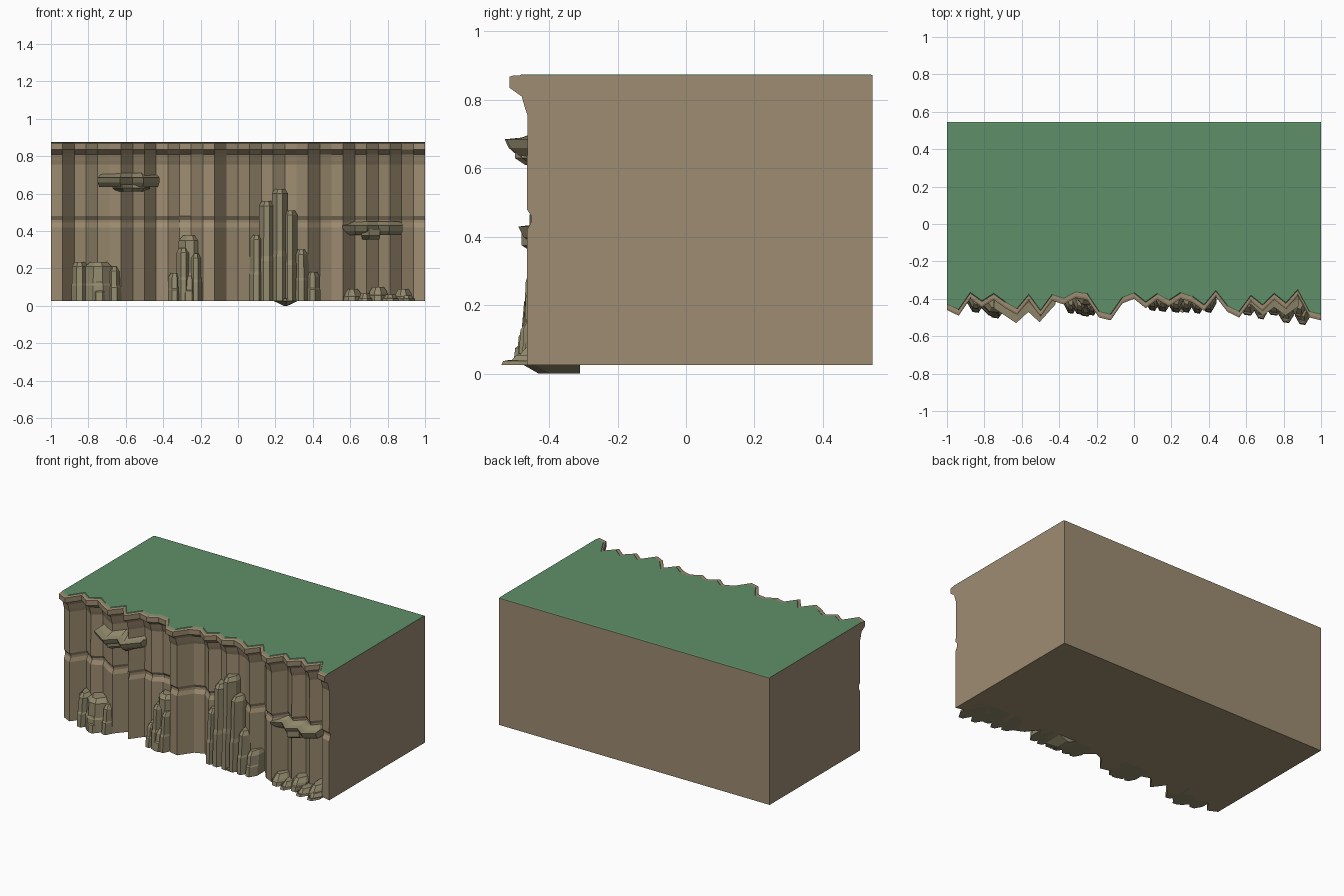
import bpy, bmesh

if "Cube" in bpy.data.objects:
    bpy.data.objects.remove(bpy.data.objects["Cube"])


def material(name, rgb):
    m = bpy.data.materials.new(name)
    m.diffuse_color = (*rgb, 1)
    m.use_nodes = True
    m.node_tree.nodes["Principled BSDF"].inputs["Base Color"].default_value = m.diffuse_color
    return m


DIRT = material("dirt", (0.34, 0.265, 0.165))
ROCK = material("rock", (0.285, 0.25, 0.15))
GRASS = material("grass", (0.113, 0.274, 0.14))


def loft(name, rings, mat):
    """Closed solid from a stack of rings with equal point counts."""
    bm = bmesh.new()
    vr = [[bm.verts.new(p) for p in r] for r in rings]
    n = len(vr[0])
    for a, b in zip(vr, vr[1:]):
        for i in range(n):
            j = (i + 1) % n
            bm.faces.new((a[i], a[j], b[j], b[i]))
    bm.faces.new(vr[0][::-1])
    bm.faces.new(vr[-1])
    bmesh.ops.recalc_face_normals(bm, faces=bm.faces)
    bmesh.ops.triangulate(bm, faces=[f for f in bm.faces if len(f.verts) > 4])
    me = bpy.data.meshes.new(name)
    bm.to_mesh(me)
    bm.free()
    me.materials.append(mat)
    ob = bpy.data.objects.new(name, me)
    bpy.context.collection.objects.link(ob)
    return ob


# Zigzag of the overhanging lip, one depth per column edge from x=-1 to x=1
LIP = [-.46, -.49, -.40, -.445, -.405, -.45, -.485, -.41, -.495, -.41, -.43,
       -.395, -.405, -.50, -.515, -.425, -.40, -.45, -.405, -.44, -.40, -.42,
       -.465, -.39, -.47, -.50, -.415, -.465, -.405, -.455, -.385, -.50, -.515]
XS = [-1 + i / 16 for i in range(33)]
BACK = .545


def cliff_ring(z, dy, back=BACK):
    return ([(x, y + dy, z) for x, y in zip(XS, LIP)]
            + [(1, back, z), (-1, back, z)])


# Cliff body: wall with a mid groove and an overhanging lip
loft("cliff_body", [cliff_ring(z, d) for z, d in (
    (.025, .05), (.42, .05), (.445, .064), (.46, .064), (.48, .05),
    (.755, .052), (.775, .045), (.81, .035), (.835, 0), (.868, 0),
    (.872, .012))], DIRT)

# Grass cap, set back from the lip
loft("grass_top", [cliff_ring(.868, .03), cliff_ring(.872, .03),
                   cliff_ring(.875, .035, BACK - .008)], GRASS)


def rock(name, front, levels):
    """front: (x, y) points left to right; levels: (z, push back, x shrink)."""
    xa, xb = front[0][0], front[-1][0]
    cx = (xa + xb) / 2
    rings = []
    for z, dy, s in levels:
        pts = [(cx + (x - cx) * s, y + dy, z) for x, y in front]
        rings.append(pts + [(pts[-1][0], -.31, z), (pts[0][0], -.31, z)])
    return loft(name, rings, ROCK)


def column(name, x0, x1, y, h):
    """Standing rock with a chamfered, narrowed top."""
    w = x1 - x0
    rock(name, [(x0, y + .05), (x0 + .3 * w, y + .005), (x0 + .65 * w, y), (x1, y + .05)],
         [(.025, 0, 1), (.025 + (h - .025) * .4, .006, 1),
          (.025 + (h - .025) * .45, .014, .97), (h - .025, .022, .95), (h, .045, .6)])


# Rock heaps leaning on the wall: left edge, right edge, front depth, height
HEAPS = {
    "left_heap": [(-.89, -.80, -.475, .235), (-.82, -.67, -.495, .235), (-.70, -.62, -.48, .21),
                  (-.79, -.69, -.505, .15)],
    "middle_heap": [(-.375, -.30, -.48, .175), (-.33, -.25, -.485, .31),
                    (-.32, -.19, -.455, .375), (-.26, -.19, -.49, .28),
                    (-.31, -.21, -.495, .16)],
    "tall_heap": [(.06, .14, -.465, .38), (.11, .20, -.47, .56), (.18, .27, -.475, .625),
                  (.24, .32, -.475, .51), (.30, .38, -.48, .30), (.36, .44, -.475, .18)],
    "right_heap": [(.56, .66, -.49, .09), (.64, .72, -.51, .065), (.70, .80, -.49, .10),
                   (.77, .86, -.53, .06), (.84, .93, -.50, .09), (.86, .945, -.54, .055)],
}
for heap, parts in HEAPS.items():
    for i, p in enumerate(parts):
        column(f"{heap}_{i}", *p)

# Small point hanging under the tall heap
rock("bottom_point", [(.19, -.44), (.26, -.475), (.32, -.44)],
     [(.0, .045, .15), (.026, 0, 1), (.04, 0, 1)])

# Upper left ledge with a narrower underside
rock("upper_ledge", [(-.75, -.45), (-.69, -.49), (-.63, -.53), (-.565, -.47), (-.505, -.525), (-.42, -.43)],
     [(.635, .04, .95), (.66, .012, 1), (.685, 0, 1), (.69, .05, .97), (.71, .10, .85)])
rock("upper_ledge_underside", [(-.67, -.44), (-.62, -.51), (-.565, -.46), (-.5, -.49), (-.47, -.43)],
     [(.61, .04, .8), (.63, .01, 1), (.65, .01, 1)])

# Lower right ledge with a narrower underside
rock("lower_ledge", [(.56, -.46), (.625, -.43), (.69, -.49), (.75, -.445), (.81, -.49), (.88, -.44)],
     [(.38, .04, .95), (.40, .015, 1), (.43, 0, 1), (.435, .04, 1), (.45, .08, .9)])
rock("lower_ledge_underside", [(.66, -.43), (.70, -.48), (.76, -.44)],
     [(.355, .03, .9), (.375, 0, 1), (.41, 0, 1)])
